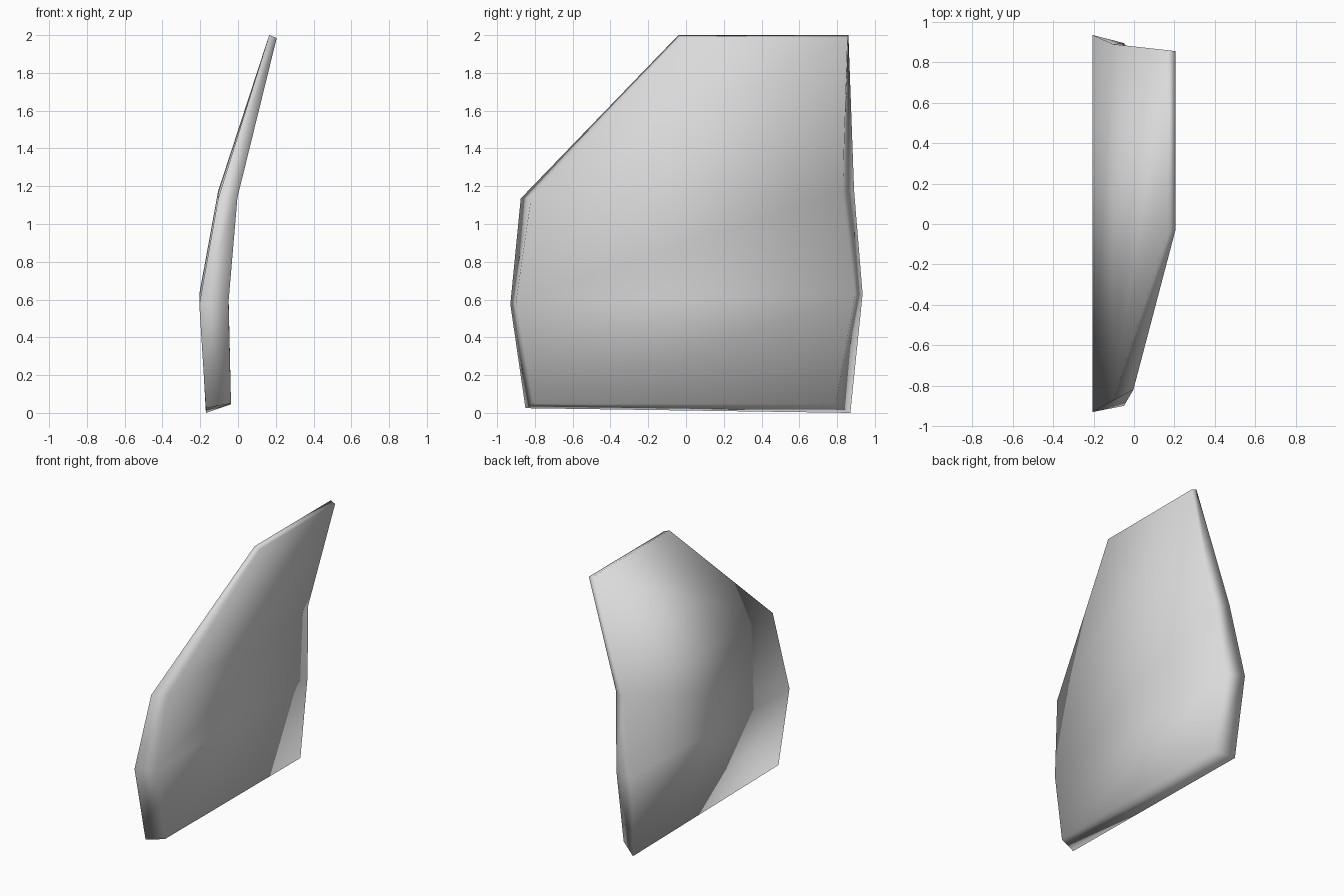
import bpy
import bmesh

old = bpy.data.objects.get("Cube")
if old:
    bpy.data.objects.remove(old, do_unlink=True)

grey = bpy.data.materials.new("light_grey")
grey.use_nodes = True
colour = (0.7, 0.7, 0.7, 1)
grey.diffuse_color = colour
grey.node_tree.nodes["Principled BSDF"].inputs["Base Color"].default_value = colour

# Each level: x, front y, front z, back y, back z
inner_levels = [
    (-0.17, -0.85, 0.025, 0.87, 0.0),
    (-0.205, -0.93, 0.575, 0.935, 0.63),
    (-0.105, -0.875, 1.135, 0.89, 1.175),
    (0.165, -0.04, 2.0, 0.86, 2.0),
]
outer_levels = [
    (-0.037, -0.81, 0.05, 0.79, 0.045),
    (-0.05, -0.90, 0.59, 0.895, 0.62),
    (-0.003, -0.82, 1.14, 0.83, 1.17),
    (0.205, -0.03, 1.985, 0.855, 1.985),
]

bm = bmesh.new()


def add_skin(levels):
    """Make a front and a back column of corners and the faces between them."""
    front = [bm.verts.new((x, fy, fz)) for x, fy, fz, by, bz in levels]
    back = [bm.verts.new((x, by, bz)) for x, fy, fz, by, bz in levels]
    for i in range(len(levels) - 1):
        bm.faces.new((front[i], back[i], back[i + 1], front[i + 1]))
    return front + back[::-1]  # the outline, in order


# Inner and outer skins, joined by a rim around the outline
inner = add_skin(inner_levels)
outer = add_skin(outer_levels)
for i in range(len(inner)):
    j = (i + 1) % len(inner)
    bm.faces.new((inner[i], inner[j], outer[j], outer[i]))

bmesh.ops.recalc_face_normals(bm, faces=bm.faces[:])
for face in bm.faces:
    face.smooth = True

mesh = bpy.data.meshes.new("bent_panel")
bm.to_mesh(mesh)
bm.free()
mesh.materials.append(grey)
panel = bpy.data.objects.new("bent_panel", mesh)
bpy.context.collection.objects.link(panel)
